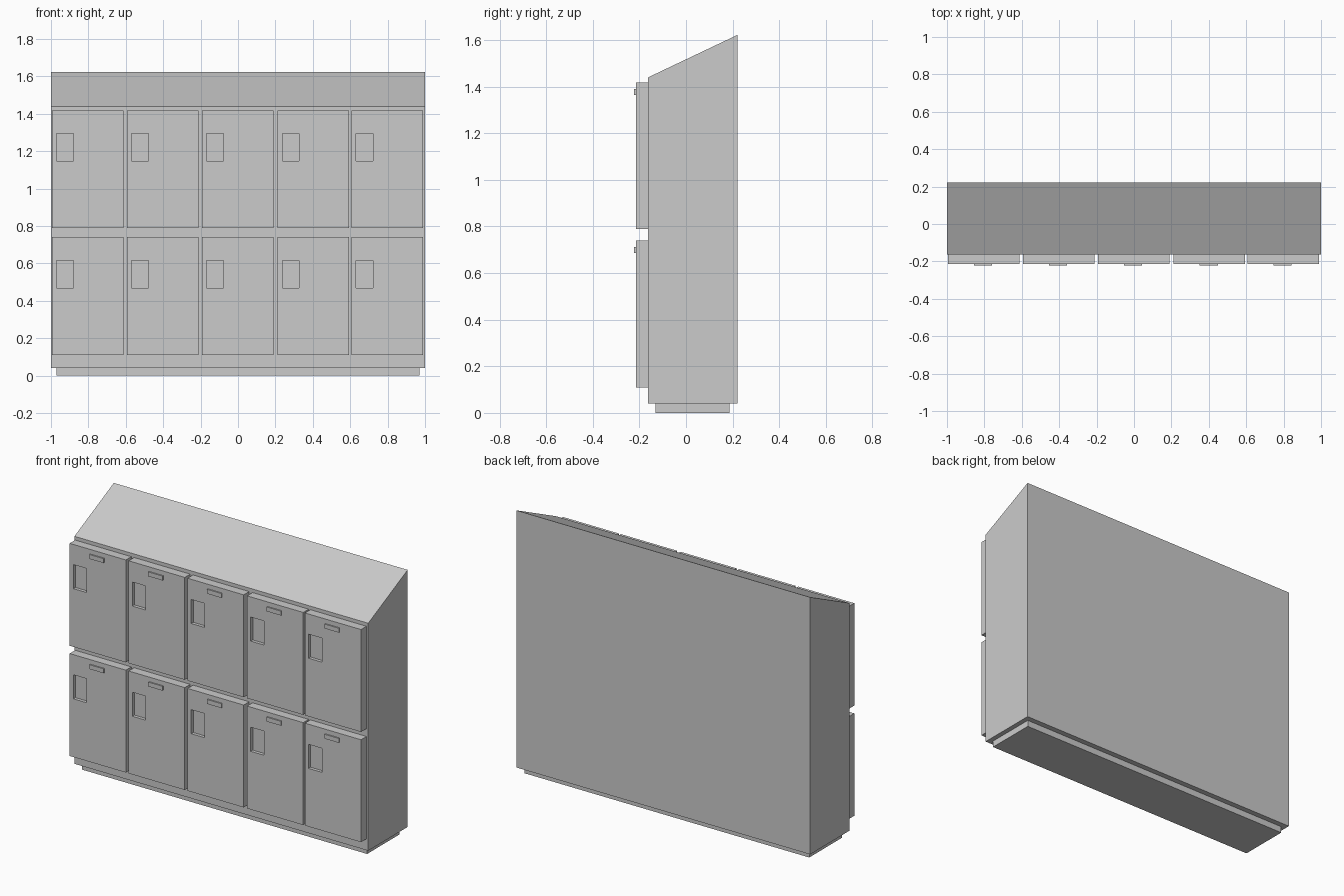
import bpy, bmesh
from mathutils import Vector

if "Cube" in bpy.data.objects:
    bpy.data.objects.remove(bpy.data.objects["Cube"])


def finish(bm, name):
    bmesh.ops.recalc_face_normals(bm, faces=bm.faces)
    mesh = bpy.data.meshes.new(name)
    bm.to_mesh(mesh)
    bm.free()
    return mesh


def place(name, mesh, loc=(0, 0, 0)):
    ob = bpy.data.objects.new(name, mesh)
    ob.location = loc
    bpy.context.collection.objects.link(ob)
    return ob


def box_bm(lo, hi):
    lo, hi = Vector(lo), Vector(hi)
    bm = bmesh.new()
    bmesh.ops.create_cube(bm, size=1)
    for v in bm.verts:
        v.co = Vector([lo[i] + (v.co[i] + 0.5) * (hi[i] - lo[i]) for i in range(3)])
    return bm


# Cabinet body: side profile with sloped top, extruded along x
bm = bmesh.new()
profile = [(-0.162, 0.04), (0.221, 0.04), (0.221, 1.622), (-0.162, 1.44)]
face = bm.faces.new([bm.verts.new((-1, y, z)) for y, z in profile])
ext = bmesh.ops.extrude_face_region(bm, geom=[face])
for g in ext["geom"]:
    if isinstance(g, bmesh.types.BMVert):
        g.co.x = 1
place("cabinet_body", finish(bm, "cabinet_body"))

# Recessed plinth
place("plinth", finish(box_bm((-0.97, -0.13, 0), (0.97, 0.187, 0.04)), "plinth"))

# Door (origin at its upper left corner) with a recessed latch pocket
W, H, T = 0.382, 0.63, 0.053
bm = box_bm((0, -T, -H), (W, 0, 0))
bm.normal_update()
front = min(bm.faces, key=lambda f: f.calc_center_median().y)
bmesh.ops.inset_region(bm, faces=[front], thickness=0.02)
for v in front.verts:
    v.co.x = 0.025 if v.co.x < W / 2 else 0.115
    v.co.z = -0.272 if v.co.z < -H / 2 else -0.124
pocket = bmesh.ops.extrude_discrete_faces(bm, faces=[front])["faces"][0]
for v in pocket.verts:
    v.co.y += 0.02
door = finish(bm, "door")

# Small raised label holder near the top of each door
label = finish(box_bm((0.139, -0.061, -0.055), (0.236, -T + 0.004, -0.028)), "label_holder")

# Two tiers of five doors
for row, top in (("upper", 1.418), ("lower", 0.74)):
    for i, x in enumerate((-0.995, -0.594, -0.193, 0.212, 0.606)):
        loc = (x, -0.162, top)
        place(f"{row}_door_{i + 1}", door, loc)
        place(f"{row}_label_holder_{i + 1}", label, loc)
